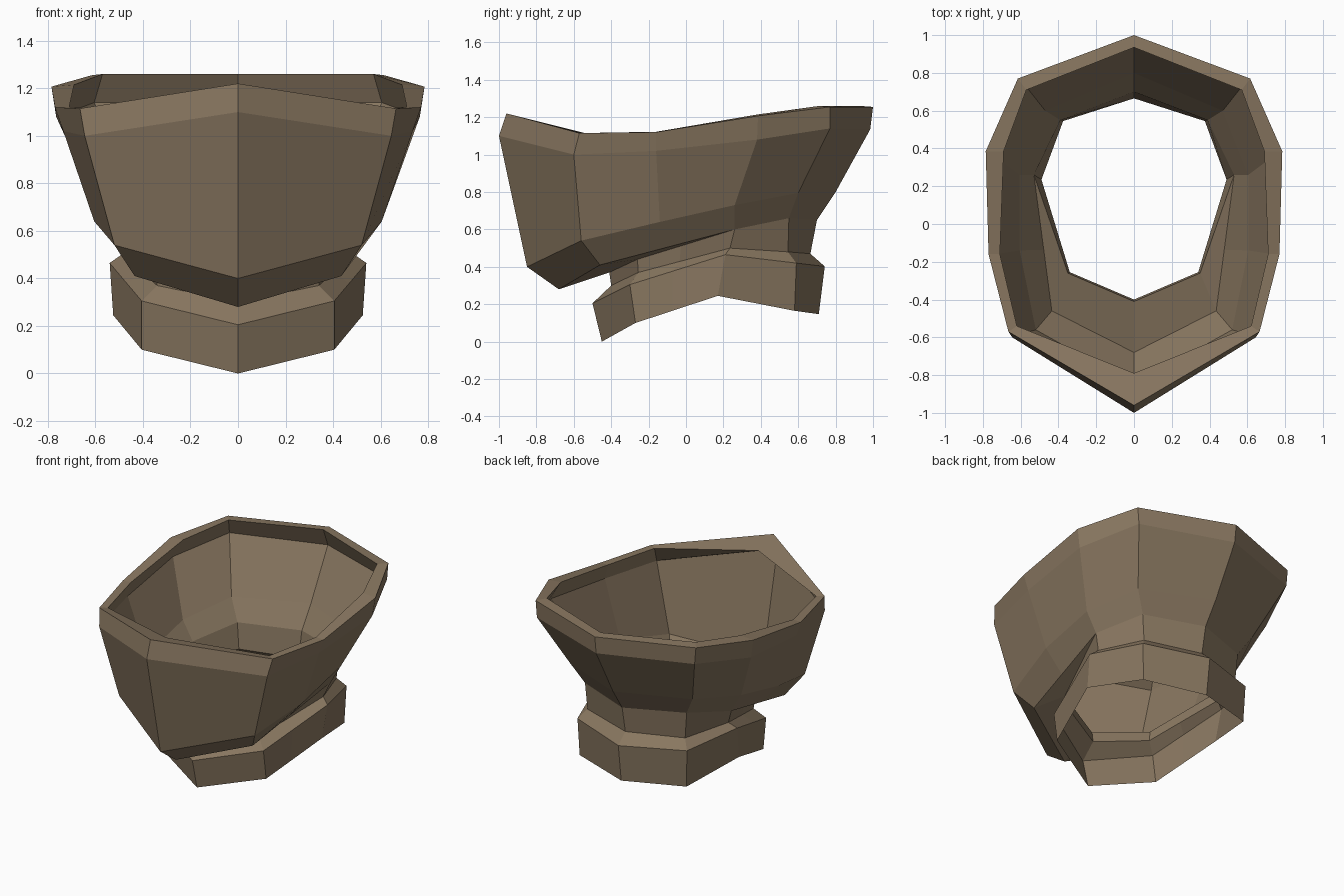
import bpy, bmesh
from mathutils import Vector

if "Cube" in bpy.data.objects:
    bpy.data.objects.remove(bpy.data.objects["Cube"])

mat = bpy.data.materials.new("brown_cloth")
mat.diffuse_color = (0.25, 0.185, 0.118, 1)
mat.use_nodes = True
mat.node_tree.nodes["Principled BSDF"].inputs["Base Color"].default_value = mat.diffuse_color


def ring(half):
    """Half outline from front to back -> full mirrored loop of 10 points."""
    half = [Vector(p) for p in half]
    if len(half) == 5:                      # add a point along the straight side
        half.insert(2, half[1].lerp(half[2], 0.45))
    return half + [Vector((-p.x, p.y, p.z)) for p in half[-2:0:-1]]


def loft(name, rings):
    """Skin a stack of loops with flat quads, open at both ends."""
    bm = bmesh.new()
    loops = [[bm.verts.new(p) for p in r] for r in rings]
    for lo, hi in zip(loops, loops[1:]):
        n = len(lo)
        for i in range(n):
            j = (i + 1) % n
            bm.faces.new((lo[i], lo[j], hi[j], hi[i]))
    bmesh.ops.remove_doubles(bm, verts=bm.verts[:], dist=0.002)
    mesh = bpy.data.meshes.new(name)
    bm.to_mesh(mesh)
    bm.free()
    mesh.materials.append(mat)
    ob = bpy.data.objects.new(name, mesh)
    bpy.context.collection.objects.link(ob)
    return ob


# Collar loops, bottom to top
collar_bottom = ring([(0, -.45, 0), (.405, -.27, .10), (.525, .17, .245),
                      (.41, .58, .165), (0, .71, .147)])
collar_edge = ring([(0, -.50, .205), (.405, -.30, .305), (.54, .21, .465),
                    (.42, .59, .42), (0, .742, .402)])
neck_low = ring([(0, -.40, .30), (.34, -.255, .37), (.49, .235, .50),
                 (.375, .545, .48), (0, .665, .47)])

# Underside of the hood: it meets the neck at the sides and back
back = [(.53, .26, .60), (.39, .55, .66), (0, .70, .65)]
neck_top = ring([(0, -.41, .37), (.35, -.26, .44)] + back)
hood_base = ring([(0, -.68, .28), (.435, -.46, .41)] + back)

# Hood wall loops
hood_mid = ring([(0, -.85, .40), (.52, -.56, .54), (.605, -.14, .64),
                 (.605, .26, .73), (.47, .60, .795), (0, .80, .80)])
hood_shoulder = ring([(0, -1, 1.10), (.645, -.60, 1.0), (.735, -.16, 1.02),
                      (.765, .38, 1.08), (.605, .77, 1.14), (0, .985, 1.135)])
rim_outer = ring([(0, -.96, 1.22), (.665, -.57, 1.115), (.77, -.16, 1.12),
                  (.785, .385, 1.207), (.615, .77, 1.255), (0, 1, 1.255)])
rim_inner = ring([(0, -.79, 1.17), (.62, -.54, 1.115), (.71, -.16, 1.122),
                  (.69, .385, 1.215), (.57, .71, 1.26), (0, .935, 1.26)])

loft("collar", [collar_bottom, collar_edge, neck_low, neck_top])
loft("hood", [neck_top, hood_base, hood_mid, hood_shoulder, rim_outer])
# Turned-in hem around the opening
loft("hood_rim", [rim_outer, rim_inner, hood_shoulder])
